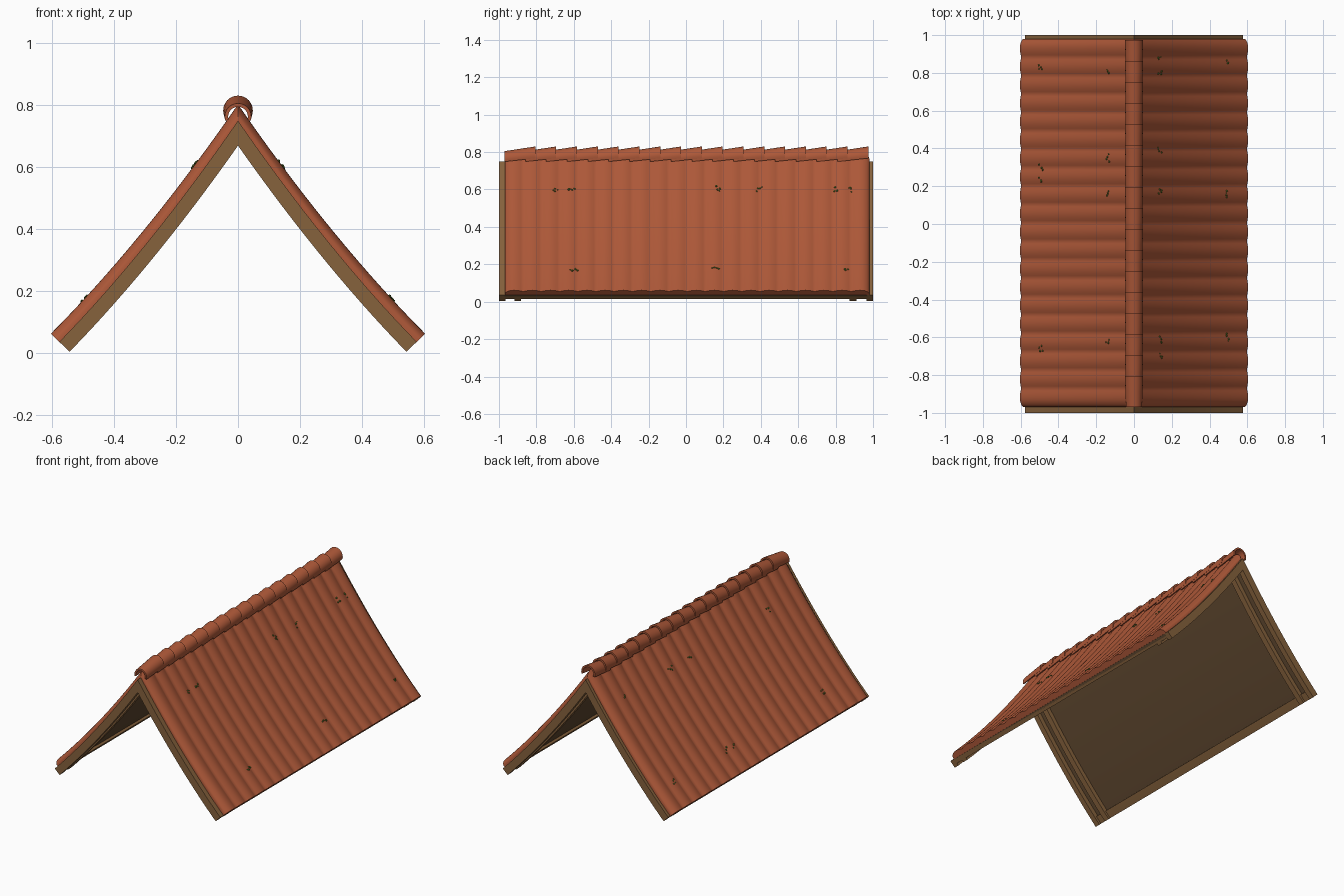
import bpy, bmesh, math, random
from mathutils import Vector, Matrix

if "Cube" in bpy.data.objects:
    bpy.data.objects.remove(bpy.data.objects["Cube"])

random.seed(3)


def material(name, rgb):
    m = bpy.data.materials.new(name)
    m.diffuse_color = (*rgb, 1)
    m.use_nodes = True
    m.node_tree.nodes["Principled BSDF"].inputs["Base Color"].default_value = m.diffuse_color
    return m


TILE = material("terracotta", (0.42, 0.098, 0.04))
WOOD = material("wood", (0.24, 0.122, 0.046))
DARK = material("dark wood", (0.12, 0.067, 0.03))
MOSS = material("moss green", (0.09, 0.16, 0.02))
X_END = 0.577


def slope(x, off):
    """Point on the sagging roof curve, moved out along its normal."""
    z = 0.749 - 1.45 * x + 0.368 * x * x
    n = Vector((1.45 - 0.736 * x, 1)).normalized()
    if x == 0:
        return 0.0, z + off / n.y          # mitre at the ridge
    return x + n.x * off, z + n.y * off


def finish(bm, name, mat):
    bmesh.ops.recalc_face_normals(bm, faces=bm.faces[:])
    me = bpy.data.meshes.new(name)
    bm.to_mesh(me)
    bm.free()
    ob = bpy.data.objects.new(name, me)
    bpy.context.collection.objects.link(ob)
    me.materials.append(mat)
    me.shade_smooth()
    me.set_sharp_from_angle(angle=math.radians(35))
    return ob


def slab(name, mat, ys, bottom, top, x0=0.0, x1=X_END, n=16):
    """Curved layer on both slopes; top is a function of (x, y)."""
    bm = bmesh.new()
    xs = [x0 + (x1 - x0) * i / n for i in range(n + 1)]
    for side in (-1, 1):
        rings = []
        for y in ys:
            pts = [slope(x, top(x, y)) for x in xs]
            pts += [slope(x, bottom) for x in reversed(xs)]
            rings.append([bm.verts.new((side * px, y, pz)) for px, pz in pts])
        m = len(rings[0])
        for a, b in zip(rings, rings[1:]):
            for i in range(m):
                j = (i + 1) % m
                bm.faces.new((a[i], a[j], b[j], b[i]))
        for r in (rings[0], rings[-1]):
            for i in range(n):
                r_end = (r[i], r[i + 1], r[m - 2 - i], r[m - 1 - i])
                bm.faces.new(r_end)
    return finish(bm, name, mat)


# Tile covering: shallow rounded ribs, rolled over at the gable ends
Y0, Y1, RIBS, ROLL = -0.968, 0.98, 20, 0.035


def tile_top(x, y):
    d = max(0.0, min(y - Y0, Y1 - y, ROLL)) / ROLL
    roll = 0.45 + 0.55 * math.sqrt(max(0.0, 1 - (1 - d) ** 2))
    rib = abs(math.sin(math.pi * RIBS * (y - Y0) / (Y1 - Y0)))
    return (0.02 + 0.008 * x / X_END + 0.010 * rib) * roll


steps = RIBS * 8
tile_ys = sorted({Y0 + (Y1 - Y0) * i / steps for i in range(steps + 1)}
                 | {Y0 + 0.004, Y1 - 0.004})
slab("roof_tiles", TILE, tile_ys, 0.0, tile_top)

# Wooden structure below the tiles
flush = lambda x, y: -0.0005
slab("sheathing", DARK, [-0.97, 0.97], -0.016, flush)
slab("eave_batten", WOOD, [-0.97, 0.97], -0.030, flush, X_END - 0.035, X_END, 3)
for name, a, b in (("front_bargeboard", -1, -0.966), ("back_bargeboard", 0.966, 1)):
    slab(name, WOOD, [a, b], -0.046, lambda x, y: 0.0)
for name, y in (("front_rafter", -0.9), ("back_rafter", 0.893)):
    slab(name, WOOD, [y - 0.018, y + 0.018], -0.044, flush)

# Overlapping half-round ridge tiles, each tipped up toward the back
bm = bmesh.new()
COUNT, LENGTH, SEG = 17, 0.165, 14
for k in range(COUNT):
    y = -0.97 + k * (1.945 - LENGTH) / (COUNT - 1)
    rings = []
    for yy, cz, r in ((y, 0.762, 0.043), (y + LENGTH, 0.782, 0.048)):
        ring = []
        for rad, order in ((r, 1), (r - 0.011, -1)):
            for i in range(SEG + 1)[::order]:
                a = math.radians(-18 + 216 * i / SEG)
                ring.append(bm.verts.new((rad * math.cos(a), yy, cz + rad * math.sin(a))))
        rings.append(ring)
    m = len(rings[0])
    a, b = rings
    for i in range(m):
        j = (i + 1) % m
        bm.faces.new((a[i], a[j], b[j], b[i]))
    for r in rings:
        for i in range(SEG):
            bm.faces.new((r[i], r[i + 1], r[m - 2 - i], r[m - 1 - i]))
finish(bm, "ridge_tiles", TILE)

# Small moss tufts in an upper and a lower row on each slope
bm = bmesh.new()
tufts = {(1, 0.115): (-0.69, -0.61, 0.17, 0.39, 0.79, 0.87),
         (1, 0.47): (-0.60, 0.16, 0.85),
         (-1, 0.115): (0.81, 0.35, 0.17, -0.62),
         (-1, 0.47): (-0.66, 0.24, 0.30, 0.83)}
for (side, x), places in tufts.items():
    for y in places:
        for _ in range(4):
            yy, xx = y + random.uniform(-0.02, 0.02), x + random.uniform(-0.01, 0.01)
            px, pz = slope(xx, tile_top(xx, yy))
            bmesh.ops.create_icosphere(
                bm, subdivisions=1, radius=random.uniform(0.004, 0.007),
                matrix=Matrix.Translation((side * px, yy, pz)))
finish(bm, "moss_tufts", MOSS)
